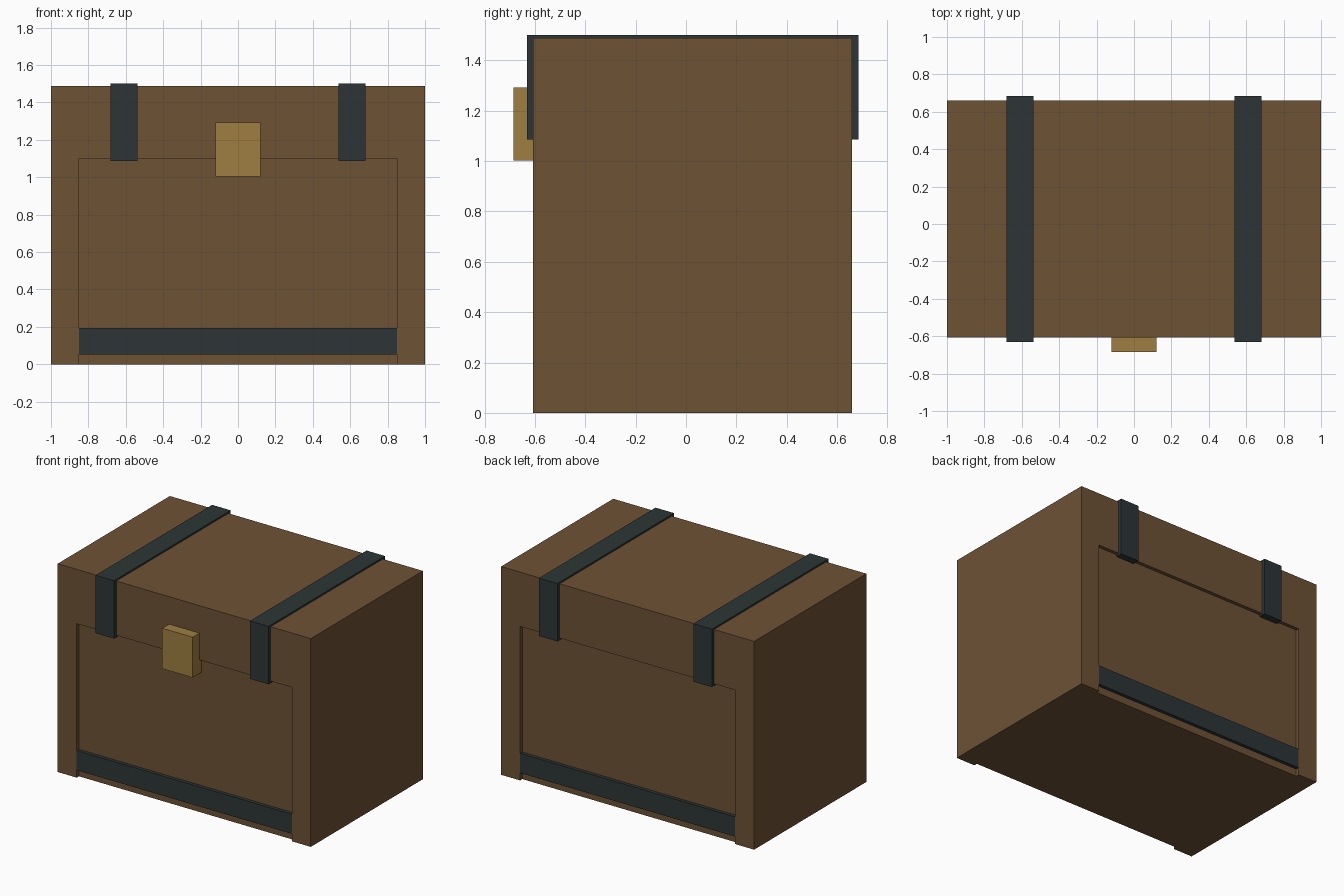
import bpy, bmesh
from mathutils import Vector

if "Cube" in bpy.data.objects:
    bpy.data.objects.remove(bpy.data.objects["Cube"])


def material(name, rgb):
    m = bpy.data.materials.new(name)
    m.diffuse_color = (*rgb, 1)
    m.use_nodes = True
    m.node_tree.nodes["Principled BSDF"].inputs["Base Color"].default_value = m.diffuse_color
    return m


WOOD = material("brown wood", (0.156, 0.084, 0.036))
IRON = material("dark iron", (0.026, 0.036, 0.037))
BRASS = material("dull brass", (0.342, 0.209, 0.052))


def finish(name, bm, mat):
    bmesh.ops.recalc_face_normals(bm, faces=bm.faces)
    mesh = bpy.data.meshes.new(name)
    bm.to_mesh(mesh)
    bm.free()
    mesh.materials.append(mat)
    ob = bpy.data.objects.new(name, mesh)
    bpy.context.collection.objects.link(ob)
    return ob


def prism(name, points, direction, mat):
    """Extrude a closed outline along a direction."""
    bm = bmesh.new()
    face = bm.faces.new([bm.verts.new(p) for p in points])
    new = bmesh.ops.extrude_face_region(bm, geom=[face], use_keep_orig=True)["geom"]
    bmesh.ops.translate(bm, verts=[v for v in new if isinstance(v, bmesh.types.BMVert)],
                        vec=Vector(direction))
    return finish(name, bm, mat)


def box(name, x, y, z, mat):
    return prism(name, [(x[0], y[0], z[0]), (x[1], y[0], z[0]),
                        (x[1], y[1], z[0]), (x[0], y[1], z[0])], (0, 0, z[1] - z[0]), mat)


def arch(a0, a1, b0, b1, bottom, inner_top, top):
    """Inverted U outline: outer span a0..a1, opening b0..b1."""
    return [(a0, bottom), (b0, bottom), (b0, inner_top), (b1, inner_top),
            (b1, bottom), (a1, bottom), (a1, top), (a0, top)]


FRONT, BACK, DEPTH = -0.607, 0.659, 0.025

# Chest frame: end walls and lid in one piece, open at front and back
prism("chest_frame", [(u, FRONT, v) for u, v in arch(-1, 1, -0.85, 0.85, 0, 1.1, 1.488)],
      (0, BACK - FRONT, 0), WOOD)

# Recessed front and back panels
box("recessed_panel", (-0.85, 0.85), (FRONT + DEPTH, BACK - DEPTH), (0, 1.1), WOOD)

# Iron band around the base, a hair inside the frame surface
box("base_band", (-0.9995, 0.9995), (FRONT + 0.0005, BACK - 0.0005), (0.053, 0.193), IRON)

# Straps wrapped over the lid
outline = arch(-0.632, 0.684, FRONT + DEPTH, BACK - DEPTH, 1.086, 1.47, 1.5)
for side, x in (("left", -0.683), ("right", 0.537)):
    prism(f"{side}_strap", [(x, u, v) for u, v in outline], (0.146, 0, 0), IRON)

# Lock plate
box("lock", (-0.12, 0.12), (-0.684, FRONT + DEPTH), (1.003, 1.292), BRASS)
